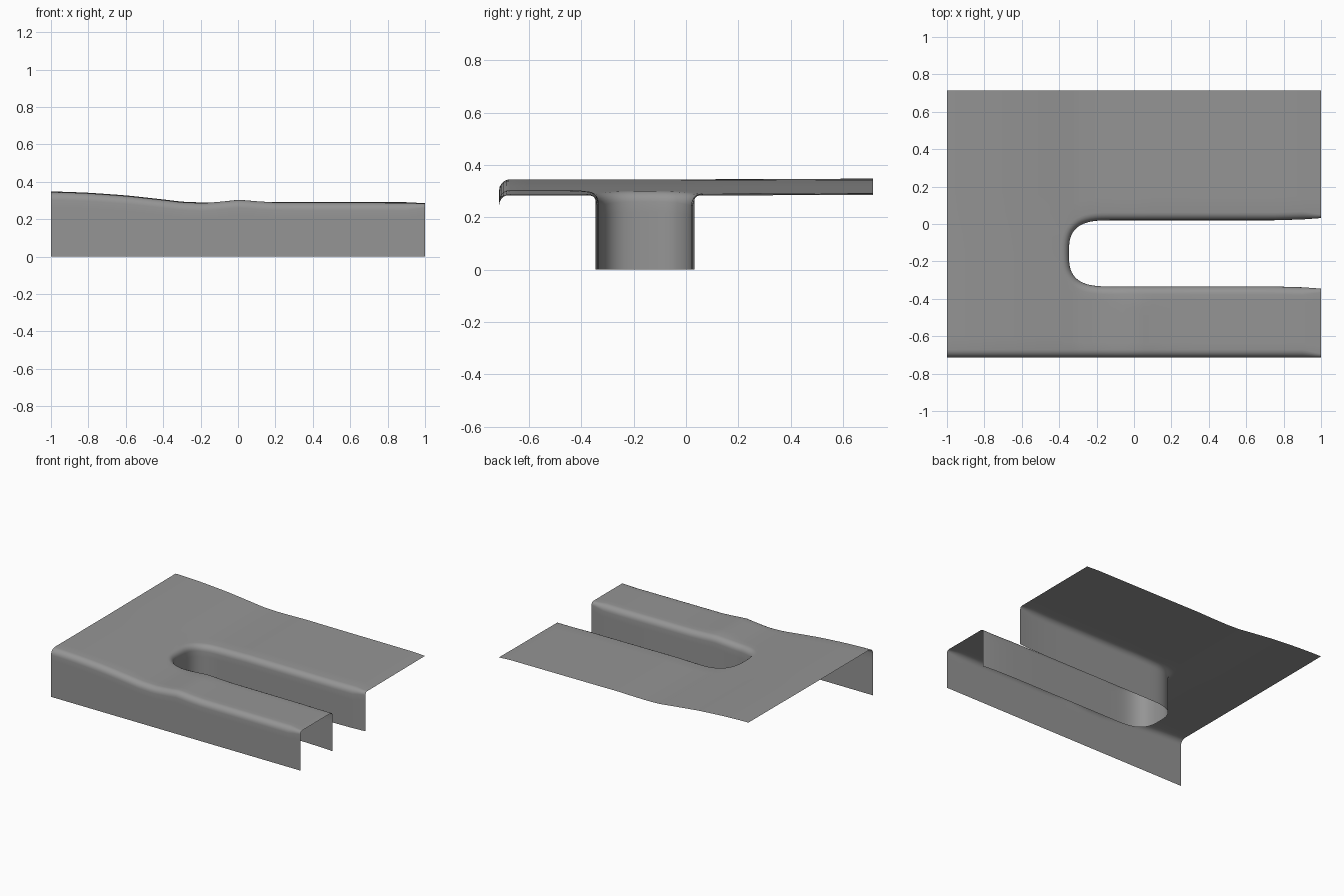
import bpy, bmesh
from math import sin, cos, pi, copysign
from mathutils import Vector

cube = bpy.data.objects.get("Cube")
if cube:
    bpy.data.objects.remove(cube)

FRONT, BACK, MID = -0.714, 0.714, -0.157
HEIGHTS = [(-1, .345), (-.93, .344), (-.8, .339), (-.6, .325), (-.4, .303), (-.3, .291),
           (-.2, .287), (-.08, .288), (.05, .291), (.2, .29), (.9, .288), (1, .283)]


def top_z(x, y):
    """Height of the sheet, with a small hump on the front arm."""
    x = max(-1, min(1, x))
    for (x0, z0), (x1, z1) in zip(HEIGHTS, HEIGHTS[1:]):
        if x <= x1:
            z = z0 + (z1 - z0) * (x - x0) / (x1 - x0)
            break
    hump = max(0, 1 - abs(x) / 0.16) * max(0, min(1, (-0.3 - y) / 0.12))
    return z + 0.014 * hump + 0.004 * max(0, y)


def radius(x):
    return 0.042 if x < 0.9 else 0.042 - 0.022 * (x - 0.9) / 0.1


def rim(wall, lip):
    """Wall from the floor up, then a rounded edge onto the sheet."""
    z, r = top_z(*lip), radius(lip.x)
    pts = [Vector((*wall, 0)), Vector((*wall, z - r - 0.04))]
    for i in range(6):
        a = i / 5 * pi / 2
        pts.append(Vector((*wall.lerp(lip, 1 - cos(a)), z - r + r * sin(a))))
    return pts


def sheet(a, b, rows=8):
    """Row of points across the sheet between two plan positions."""
    pts = [a.lerp(b, i / rows) for i in range(rows + 1)]
    return [Vector((*p, top_z(*p))) for p in pts]


def slot_edge():
    """Half of the slot outline: plan points with outward directions."""
    out = []
    for x in (1, .97, .9, .75, .55, .35, .2, .1, .05, 0, -.06):
        flare = 0.012 * max(0, (x - 0.75) / 0.25) ** 2
        out.append((x, 0.177 + flare, Vector((0, 1))))
    a, b, power = 0.228, 0.177, 3
    for i in range(15):
        t = pi / 2 * (1 + i / 14)
        c, s = max(0, -cos(t)), max(0, sin(t))
        if i == 14:
            s = 0
        u, v = c ** (2 / power), s ** (2 / power)
        out.append((-0.12 - a * u, b * v, Vector((-u ** 2 / a, v ** 2 / b)).normalized()))
    return out


def front_rim(x):
    return rim(Vector((x, FRONT)), Vector((x, FRONT + radius(x))))


bm = bmesh.new()


def add_grid(columns):
    grid = [[bm.verts.new(p) for p in col] for col in columns]
    for c0, c1 in zip(grid, grid[1:]):
        for j in range(len(c0) - 1):
            bm.faces.new((c0[j], c1[j], c1[j + 1], c0[j + 1]))


# Arms on both sides of the slot, with the slot wall
front_arm, back_arm = [], []
for x, half, n in slot_edge():
    for side, arm in ((-1, front_arm), (1, back_arm)):
        wall = Vector((x, MID + side * half))
        lip = wall + Vector((n.x, n.y * side)) * radius(x)
        slot = rim(wall, lip)
        if side < 0:
            outer = front_rim(lip.x)
            arm.append(outer + sheet(Vector((lip.x, FRONT + radius(lip.x))), lip)[1:-1] + slot[::-1])
        else:
            arm.append(slot + sheet(lip, Vector((lip.x, BACK)))[1:])
        tip = lip
add_grid(front_arm)
add_grid(back_arm)

# Closed part of the sheet beyond the slot
body = []
for i in range(11):
    x = tip.x + (-1 - tip.x) * i / 10
    mid = Vector((x, MID))
    body.append(front_rim(x) + sheet(Vector((x, FRONT + radius(x))), mid)[1:]
                + sheet(mid, Vector((x, BACK)))[1:])
add_grid(body)

bmesh.ops.remove_doubles(bm, verts=bm.verts, dist=0.0005)
bmesh.ops.recalc_face_normals(bm, faces=bm.faces)
bm.normal_update()
if sum(f.normal.z * f.calc_area() for f in bm.faces) < 0:
    bmesh.ops.reverse_faces(bm, faces=bm.faces)
for f in bm.faces:
    f.smooth = True

mesh = bpy.data.meshes.new("slotted_cover")
bm.to_mesh(mesh)
bm.free()
cover = bpy.data.objects.new("slotted_cover", mesh)
bpy.context.collection.objects.link(cover)

# Plain grey finish
grey = bpy.data.materials.new("plain_grey")
grey.use_nodes = True
colour = (0.3, 0.3, 0.3, 1)
grey.diffuse_color = colour
grey.node_tree.nodes["Principled BSDF"].inputs["Base Color"].default_value = colour
mesh.materials.append(grey)
